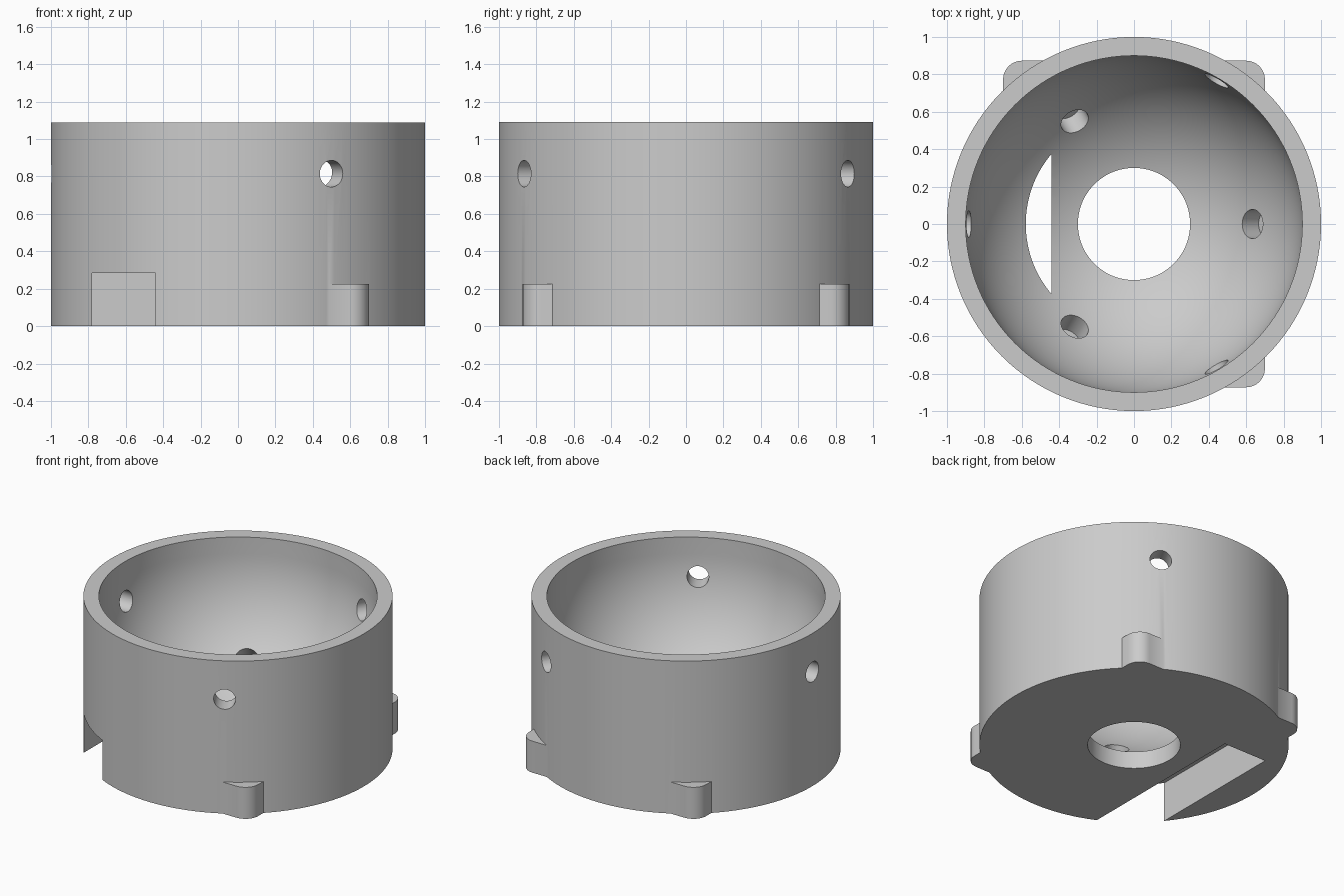
import bpy, bmesh
from math import pi, sin, cos, radians
from mathutils import Vector, Matrix

HEIGHT = 1.09
BOWL_R = 0.9
BOWL_Z = 0.972

cube = bpy.data.objects.get("Cube")
if cube:
    bpy.data.objects.remove(cube, do_unlink=True)

grey = bpy.data.materials.new("plain grey")
grey.use_nodes = True
COLOUR = (0.6, 0.6, 0.6, 1)
grey.diffuse_color = COLOUR
grey.node_tree.nodes["Principled BSDF"].inputs["Base Color"].default_value = COLOUR


def make(name, bm):
    bmesh.ops.recalc_face_normals(bm, faces=bm.faces)
    mesh = bpy.data.meshes.new(name)
    bm.to_mesh(mesh)
    bm.free()
    mesh.materials.append(grey)
    obj = bpy.data.objects.new(name, mesh)
    bpy.context.collection.objects.link(obj)
    return obj


def rod(name, start, end, radius, sides=48):
    """Closed cylinder between two points."""
    start, end = Vector(start), Vector(end)
    axis = end - start
    turn = axis.to_track_quat("Z", "Y").to_matrix().to_4x4()
    bm = bmesh.new()
    bmesh.ops.create_cone(bm, cap_ends=True, segments=sides, radius1=radius,
                          radius2=radius, depth=axis.length,
                          matrix=Matrix.Translation((start + end) / 2) @ turn)
    return make(name, bm)


def box(name, low, high):
    low, high = Vector(low), Vector(high)
    bm = bmesh.new()
    bmesh.ops.create_cube(bm, size=1, matrix=Matrix.Translation((low + high) / 2)
                          @ Matrix.Diagonal((*(high - low), 1)))
    return make(name, bm)


def bowl(name, sides=128, steps=32):
    """Hemisphere with a straight wall above, spun about z."""
    arc = [(BOWL_R * sin(i / steps * pi / 2), BOWL_Z - BOWL_R * cos(i / steps * pi / 2))
           for i in range(steps + 1)]
    profile = arc + [(BOWL_R, HEIGHT + 0.2), (0, HEIGHT + 0.2)]
    bm = bmesh.new()
    verts = [bm.verts.new((r, 0, z)) for r, z in profile]
    edges = [bm.edges.new(pair) for pair in zip(verts, verts[1:])]
    bmesh.ops.spin(bm, geom=verts + edges, cent=(0, 0, 0), axis=(0, 0, 1),
                   angle=2 * pi, steps=sides)
    bmesh.ops.remove_doubles(bm, verts=bm.verts, dist=0.0001)
    return make(name, bm)


def tab(name, sx, sy, fillet=0.1):
    """Corner foot with one rounded outer edge."""
    outline = [(0.45, 0.6), (0.7, 0.6)]
    for i in range(9):
        a = i / 8 * pi / 2
        outline.append((0.7 - fillet + fillet * cos(a), 0.873 - fillet + fillet * sin(a)))
    outline.append((0.45, 0.873))
    bm = bmesh.new()
    face = bm.faces.new([bm.verts.new((x * sx, y * sy, 0)) for x, y in outline])
    top = bmesh.ops.extrude_face_region(bm, geom=[face])["geom"]
    bmesh.ops.translate(bm, vec=(0, 0, 0.225),
                        verts=[g for g in top if isinstance(g, bmesh.types.BMVert)])
    return make(name, bm)


def combine(target, tool, operation):
    mod = target.modifiers.new(tool.name, "BOOLEAN")
    mod.operation = operation
    mod.solver = "EXACT"
    mod.object = tool
    bpy.context.view_layer.objects.active = target
    bpy.ops.object.modifier_apply(modifier=mod.name)
    bpy.data.objects.remove(tool, do_unlink=True)


# Outer drum
housing = rod("round_housing", (0, 0, 0), (0, 0, HEIGHT), 1, 128)

# Three corner feet
for name, sx, sy in (("front_left_foot", 1, -1), ("back_left_foot", 1, 1),
                     ("back_right_foot", -1, 1)):
    combine(housing, tab(name, sx, sy), "UNION")

# Bowl cavity and round floor opening
combine(housing, bowl("bowl_cutter"), "DIFFERENCE")
combine(housing, rod("floor_hole_cutter", (0, 0, -0.2), (0, 0, 0.5), 0.3, 96), "DIFFERENCE")

# Slot in the underside, open at the front
combine(housing, box("slot_cutter", (-0.78, -1.2, -0.2), (-0.44, 0.39, 0.283)), "DIFFERENCE")

# Radial holes through the wall
for deg in (60, 180, 300):
    d = Vector((cos(radians(deg)), sin(radians(deg)), 0))
    z = Vector((0, 0, 0.815))
    combine(housing, rod("wall_hole_cutter", d * 0.7 + z, d * 1.2 + z, 0.071), "DIFFERENCE")

# Blind sockets sunk into the bowl at 45 degrees
for deg in (0, 120, 240):
    d = Vector((cos(radians(deg)), sin(radians(deg)), -1)).normalized()
    c = Vector((0, 0, BOWL_Z))
    combine(housing, rod("socket_cutter", c + d * 0.7, c + d * (BOWL_R + 0.12), 0.078),
            "DIFFERENCE")

# Smooth curved walls, crisp edges
bpy.ops.object.select_all(action="DESELECT")
housing.select_set(True)
bpy.context.view_layer.objects.active = housing
bpy.ops.object.shade_smooth_by_angle(angle=radians(30))
